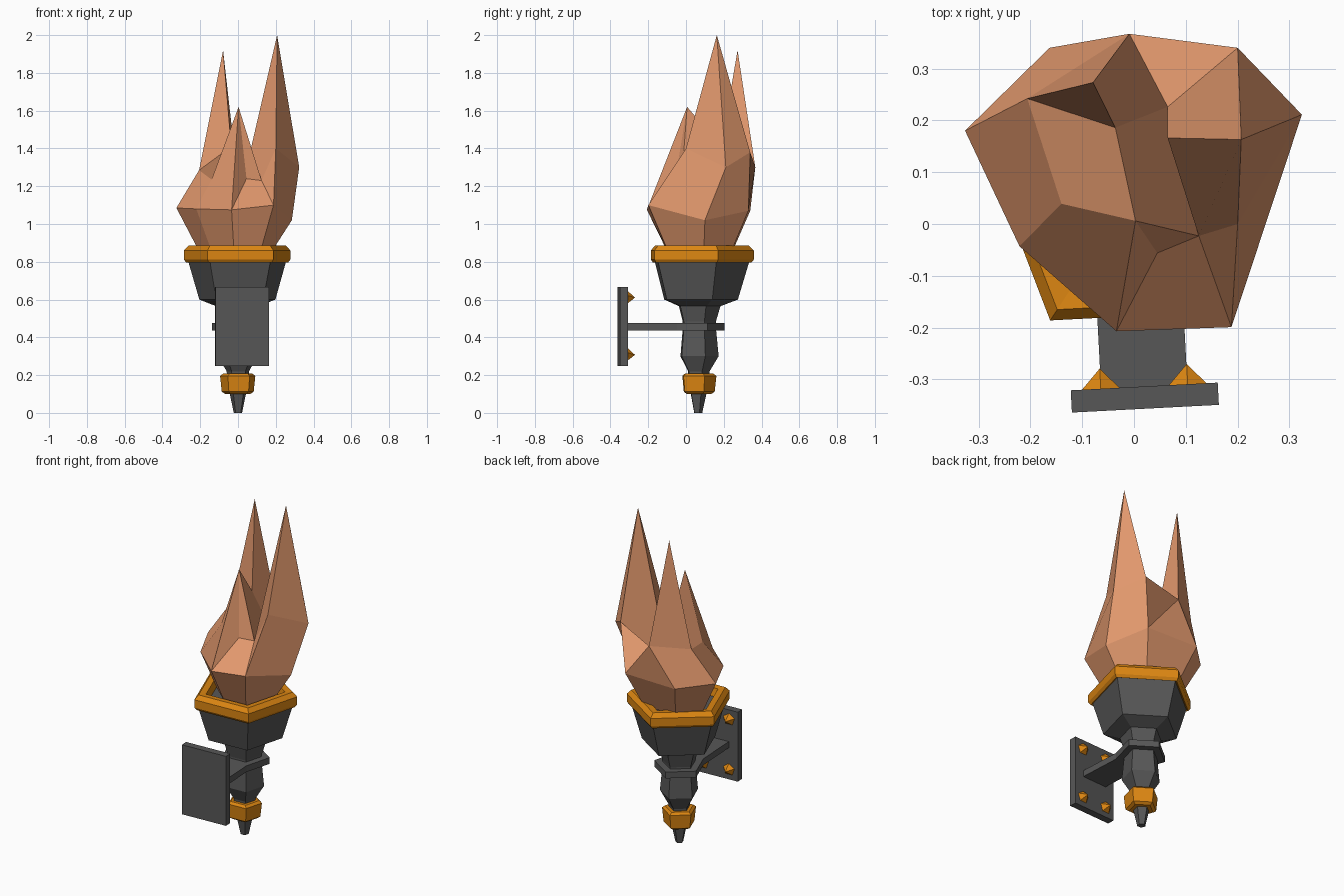
import bpy, bmesh, math
from mathutils import Matrix, Vector

if "Cube" in bpy.data.objects:
    bpy.data.objects.remove(bpy.data.objects["Cube"])

# The fitting is five-sided and turned slightly about its own axis
FRAME = Matrix.Translation((0, 0.063, 0)) @ Matrix.Rotation(math.radians(3), 4, 'Z')


def material(name, rgb):
    m = bpy.data.materials.new(name)
    m.diffuse_color = (*rgb, 1)
    m.use_nodes = True
    m.node_tree.nodes["Principled BSDF"].inputs["Base Color"].default_value = m.diffuse_color
    return m


IRON = material("dark_iron", (0.095, 0.095, 0.095))
GOLD = material("gold", (0.72, 0.24, 0.006))
FIRE = material("flame_orange", (0.77, 0.32, 0.155))


def build(name, verts, faces, mat, matrix=FRAME):
    bm = bmesh.new()
    vs = [bm.verts.new(matrix @ Vector(v)) for v in verts]
    for f in faces:
        bm.faces.new([vs[i] for i in f])
    bmesh.ops.recalc_face_normals(bm, faces=bm.faces)
    me = bpy.data.meshes.new(name)
    bm.to_mesh(me)
    bm.free()
    me.materials.append(mat)
    ob = bpy.data.objects.new(name, me)
    bpy.context.collection.objects.link(ob)
    return ob


def lathe(name, profile, mat, loop=False, sides=5):
    """Spin (radius, z) points into a low-sided solid; loop makes a ring."""
    n, verts, faces = sides, [], []
    for r, z in profile:
        for k in range(n):
            a = math.pi / 2 + k * math.tau / n
            verts.append((r * math.cos(a), r * math.sin(a), z))
    rows = len(profile)
    for i in range(rows if loop else rows - 1):
        j = (i + 1) % rows
        for k in range(n):
            l = (k + 1) % n
            faces.append((i * n + k, i * n + l, j * n + l, j * n + k))
    if not loop:
        faces.append(range(n))
        faces.append(range((rows - 1) * n, rows * n))
    return build(name, verts, faces, mat)


def prism(name, outline, z0, z1, mat):
    n = len(outline)
    verts = [(x, y, z) for z in (z0, z1) for x, y in outline]
    faces = [(i, (i + 1) % n, n + (i + 1) % n, n + i) for i in range(n)]
    faces += [range(n), range(n, 2 * n)]
    return build(name, verts, faces, mat)


# Handle, bowl and tip
lathe("handle_tip", [(0.023, 0), (0.047, 0.11)], IRON)
lathe("handle", [(0.06, 0.19), (0.062, 0.22), (0.11, 0.30), (0.095, 0.455),
                 (0.096, 0.485), (0.12, 0.567)], IRON)
lathe("bowl", [(0.12, 0.565), (0.212, 0.60), (0.272, 0.80), (0.24, 0.835)], IRON)

# Gold trim
lathe("lower_collar", [(0.07, 0.10), (0.089, 0.112), (0.098, 0.195), (0.082, 0.208)], GOLD)
lathe("bowl_rim", [(0.283, 0.795), (0.297, 0.812), (0.297, 0.86), (0.272, 0.885),
                   (0.228, 0.882), (0.215, 0.83)], GOLD, loop=True)

# Five-sided clamp whose front side runs out as the wall arm
R = 0.142
pent = [(R * math.cos(math.radians(a)), R * math.sin(math.radians(a)))
        for a in (306, 18, 90, 162, 234)]
prism("wall_bracket", pent + [(pent[4][0], -0.38), (pent[0][0], -0.38)],
      0.437, 0.475, IRON)

# Wall plate with four studs
prism("wall_plate", [(-0.142, -0.42), (0.142, -0.42), (0.142, -0.377), (-0.142, -0.377)],
      0.247, 0.667, IRON)
for i, (x, z) in enumerate([(x, z) for x in (-0.084, 0.084) for z in (0.307, 0.61)]):
    base = [(x + 0.04 * math.cos(k * math.tau / 5 + math.pi / 2), -0.379,
             z + 0.038 * math.sin(k * math.tau / 5 + math.pi / 2)) for k in range(5)]
    build(f"stud_{i + 1}", base + [(x, -0.338, z)],
          [range(5)] + [(k, (k + 1) % 5, 5) for k in range(5)], GOLD)

# Flame: seven-sided belly, three tongues above it
belly = [(-.034, -.207, 1.075), (.188, -.199, 1.10), (.285, .10, 1.02), (.175, .33, 1.07),
         (-.163, .34, 1.07), (-.326, .18, 1.085), (-.221, -.043, 1.08)]
upper = [(.045, -.056, 1.24), (.125, -.023, 1.23), (.20, 0, 1.40), (.324, .211, 1.30),
         (.20, .34, 1.38), (.065, .166, 1.385), (.065, .226, 1.18), (-.009, .367, 1.30),
         (-.206, .242, 1.285), (-.036, .186, 1.41), (-.14, .039, 1.235)]
tips = [(.207, .163, 2.0), (-.079, .273, 1.92), (.003, .006, 1.62)]
skirt = [(x * 0.64, 0.085 + (y - 0.085) * 0.64, 0.86) for x, y, z in belly]
tongues = [(0, 7, 20), (0, 20, 17, 6), (0, 1, 8, 7), (7, 8, 20), (1, 9, 8), (8, 9, 18, 12),
           (8, 12, 13), (8, 13, 16, 20), (1, 2, 10, 9), (9, 10, 18), (10, 11, 18),
           (11, 13, 12, 18), (2, 3, 11, 10), (3, 4, 14), (3, 14, 13, 11), (4, 5, 15, 14),
           (14, 15, 19), (15, 16, 19), (14, 19, 16, 13), (17, 20, 16, 15), (5, 6, 17, 15)]
sides = [(i, (i + 1) % 7, 21 + (i + 1) % 7, 21 + i) for i in range(7)]
build("flame", belly + upper + tips + skirt, tongues + sides + [range(21, 28)],
      FIRE, Matrix.Identity(4))
